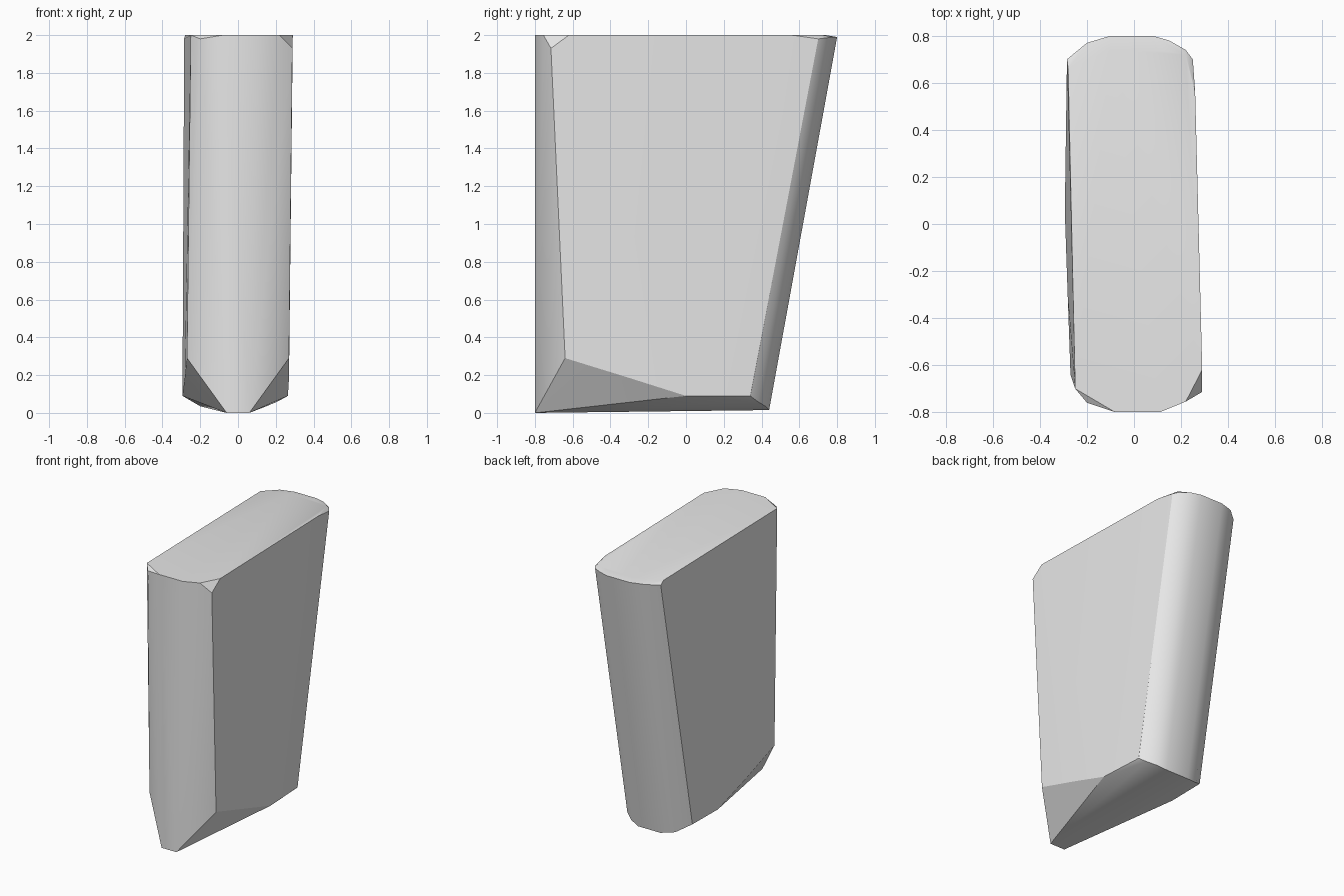
import bpy
import bmesh
import math

# Remove the default cube only
default_cube = bpy.data.objects.get("Cube")
if default_cube:
    bpy.data.objects.remove(default_cube, do_unlink=True)


def make_material(name, colour):
    material = bpy.data.materials.new(name)
    material.use_nodes = True
    material.diffuse_color = colour
    for node in material.node_tree.nodes:
        if node.type == "BSDF_PRINCIPLED":
            node.inputs["Base Color"].default_value = colour
    return material


def hull_object(name, points, material):
    """Wrap a convex skin around the corner points."""
    bm = bmesh.new()
    for point in points:
        bm.verts.new(point)
    result = bmesh.ops.convex_hull(bm, input=bm.verts)
    spare = {g for g in result["geom_interior"] + result["geom_unused"]
             if isinstance(g, bmesh.types.BMVert)}
    bmesh.ops.delete(bm, geom=list(spare), context="VERTS")
    bmesh.ops.dissolve_limit(bm, angle_limit=math.radians(0.5),
                             verts=bm.verts, edges=bm.edges)
    bmesh.ops.recalc_face_normals(bm, faces=bm.faces)
    mesh = bpy.data.meshes.new(name)
    bm.to_mesh(mesh)
    bm.free()
    mesh.materials.append(material)
    obj = bpy.data.objects.new(name, mesh)
    bpy.context.collection.objects.link(obj)
    return obj


# Flat top outline, with the rounded front
top = [(x, y, 2) for x, y in (
    (-0.25, -0.70), (-0.08, -0.8), (0.11, -0.8), (0.22, -0.755),
    (0.29, -0.62), (0.26, 0.56), (0.22, 0.72), (-0.28, 0.66),
    (-0.1, 0.74), (0.1, 0.74))]

# Small chipped corners just under the top
chips = [(-0.2, -0.76, 1.98), (0.288, -0.715, 1.93)]

# Rounded back edge: upper and lower ends of the leaning back
back_top = [(-0.285, 0.70, 1.98), (-0.2, 0.77, 1.99), (-0.1, 0.8, 1.99),
            (0.08, 0.8, 1.99), (0.15, 0.78, 1.99), (0.22, 0.74, 1.985),
            (0.25, 0.70, 1.98)]
back_bottom = [(-0.29, 0.34, 0.09), (-0.2, 0.41, 0.035), (-0.1, 0.44, 0.015),
               (0.08, 0.44, 0.015), (0.15, 0.42, 0.035), (0.21, 0.38, 0.06),
               (0.245, 0.34, 0.09)]

# Wedge-shaped front foot and the bevelled lower sides
foot = []
for side in (-1, 1):
    foot += [(side * 0.06, -0.8, 0), (side * 0.27, -0.64, 0.29)]
lower_sides = [(0.27, -0.3, 0.185), (0.264, 0, 0.09),
               (-0.282, -0.3, 0.185), (-0.294, 0.05, 0.09)]

grey = make_material("plain grey", (0.8, 0.8, 0.8, 1))
block = hull_object("tapered_block",
                    top + chips + back_top + back_bottom + foot + lower_sides, grey)

# Smooth the rounded edges and keep the hard ones
bpy.ops.object.select_all(action="DESELECT")
block.select_set(True)
bpy.context.view_layer.objects.active = block
bpy.ops.object.shade_smooth_by_angle(angle=math.radians(30))
